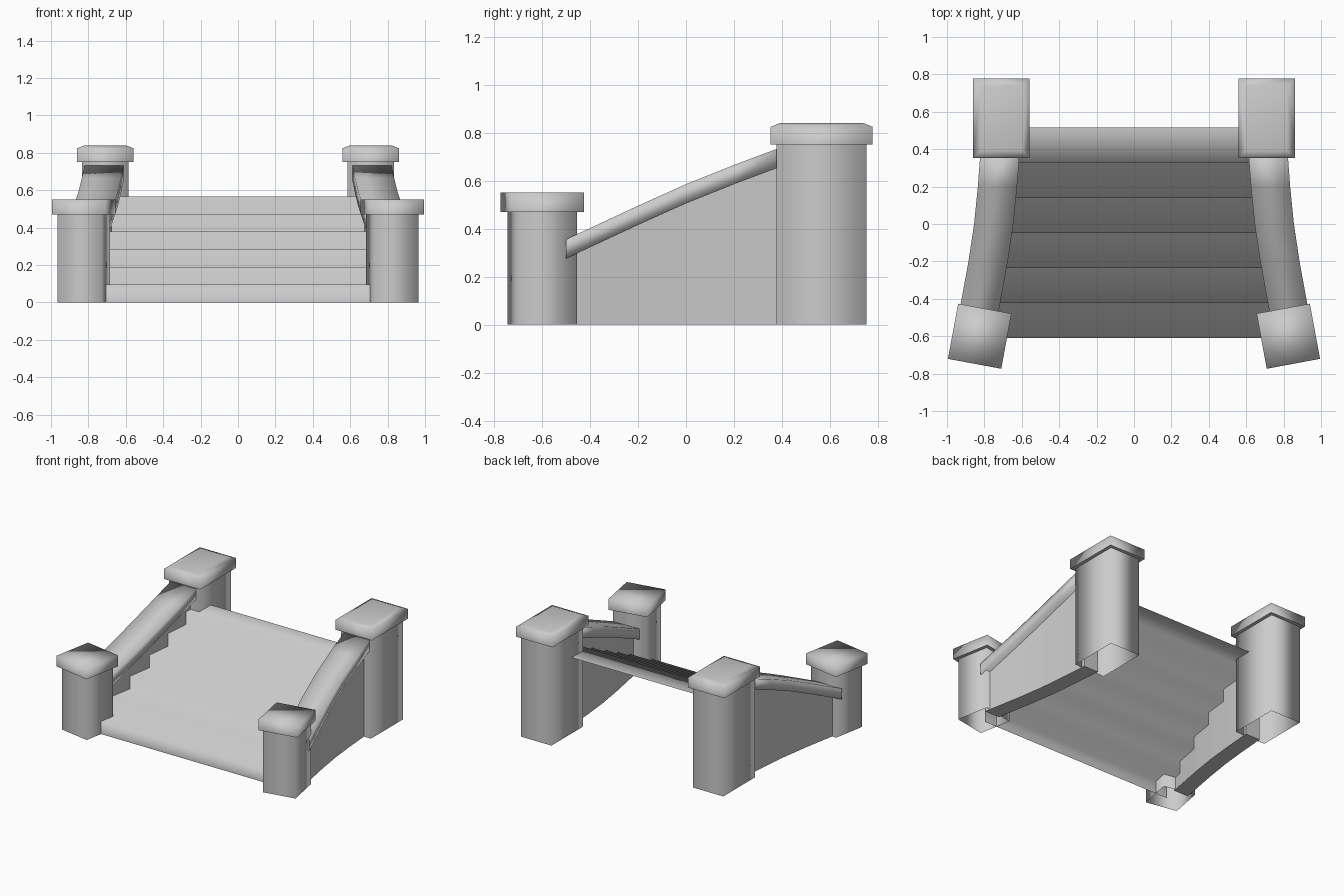
import bpy, bmesh
from math import radians
from mathutils import Matrix, Vector

cube = bpy.data.objects.get("Cube")
if cube:
    bpy.data.objects.remove(cube)

stone = bpy.data.materials.new("grey_stone")
stone.use_nodes = True
GREY = (0.6, 0.6, 0.6, 1)
stone.diffuse_color = GREY
stone.node_tree.nodes["Principled BSDF"].inputs["Base Color"].default_value = GREY


def finish(name, bm, smooth=True, mirror=True):
    """Turn the bmesh into an object, mirrored to the other side if asked."""
    for f in bm.faces:
        f.smooth = smooth
    mesh = bpy.data.meshes.new(name)
    bm.to_mesh(mesh)
    bm.free()
    mesh.materials.append(stone)
    obj = bpy.data.objects.new(name, mesh)
    bpy.context.collection.objects.link(obj)
    if mirror:
        mod = obj.modifiers.new("mirror", 'MIRROR')
        mod.use_mirror_merge = False
    return obj


def loft(rings, close_start=False, close_end=False):
    """Skin a series of closed rings."""
    bm = bmesh.new()
    loops = [[bm.verts.new(p) for p in ring] for ring in rings]
    for a, b in zip(loops, loops[1:]):
        n = len(a)
        for i in range(n):
            bm.faces.new((a[i], a[(i + 1) % n], b[(i + 1) % n], b[i]))
    if close_start:
        base = bm.faces.new(loops[0][::-1])
        for e in base.edges:
            e.smooth = False
    if close_end:
        bm.faces.new(loops[-1])
    bmesh.ops.recalc_face_normals(bm, faces=bm.faces)
    return bm


def rect(centre, w, d, z, angle):
    rot = Matrix.Rotation(radians(angle), 3, 'Z')
    corners = ((-1, -1), (1, -1), (1, 1), (-1, 1))
    return [rot @ Vector((x * w / 2, y * d / 2, 0)) + Vector((*centre, z))
            for x, y in corners]


def pillar(name, centre, w, d, post_top, top, angle=0, chamfer=0):
    # open-bottomed post
    finish(name + "_posts", loft([rect(centre, w, d, 0, angle),
                                  rect(centre, w, d, post_top + 0.01, angle)]))
    # overhanging cap
    cw, cd = w + 0.05, d + 0.05
    rings = [rect(centre, cw, cd, post_top, angle),
             rect(centre, cw, cd, top - chamfer * 0.4, angle)]
    if chamfer:
        rings.append(rect(centre, cw - 2 * chamfer, cd - 2 * chamfer, top, angle))
    finish(name + "_caps", loft(rings, True, True))


pillar("front", (0.825, -0.6), 0.24, 0.25, 0.47, 0.55, angle=10.5)
pillar("back", (0.71, 0.565), 0.25, 0.375, 0.75, 0.84, chamfer=0.04)

# Curved balustrade line: y, centre x, rail top z
path = [(-0.5, 0.835, 0.355), (-0.2, 0.78, 0.495), (0, 0.75, 0.585),
        (0.2, 0.73, 0.665), (0.4, 0.715, 0.74)]


def section(y, x, half, low, high):
    return [(x - half, y, low), (x + half, y, low),
            (x + half, y, high), (x - half, y, high)]


finish("side_walls", loft([section(y, x, 0.06, 0, z - 0.05) for y, x, z in path],
                          True, True), smooth=False)
finish("hand_rails", loft([section(y, x, 0.105, z - 0.08, z) for y, x, z in path],
                          True, True))


def line_x(y):
    """Centre of the balustrade at depth y."""
    for (y0, x0, _), (y1, x1, _) in zip(path, path[1:]):
        if y <= y1:
            break
    t = min(max((y - y0) / (y1 - y0), 0), 1)
    return x0 + t * (x1 - x0)


# Stairs: one folded sheet, open below
steps, rise, tread = 6, 0.0945, 0.1875
profile = []
for i in range(steps):
    y = -0.61 + i * tread
    profile += [(y, i * rise), (y, (i + 1) * rise)]
profile.append((-0.61 + steps * tread, steps * rise))
bm = bmesh.new()
pairs = [[bm.verts.new((s * (line_x(y) - 0.03), y, z)) for s in (-1, 1)]
         for y, z in profile]
for (a, b), (c, d) in zip(pairs, pairs[1:]):
    bm.faces.new((a, b, d, c))
finish("stairs", bm, mirror=False)
